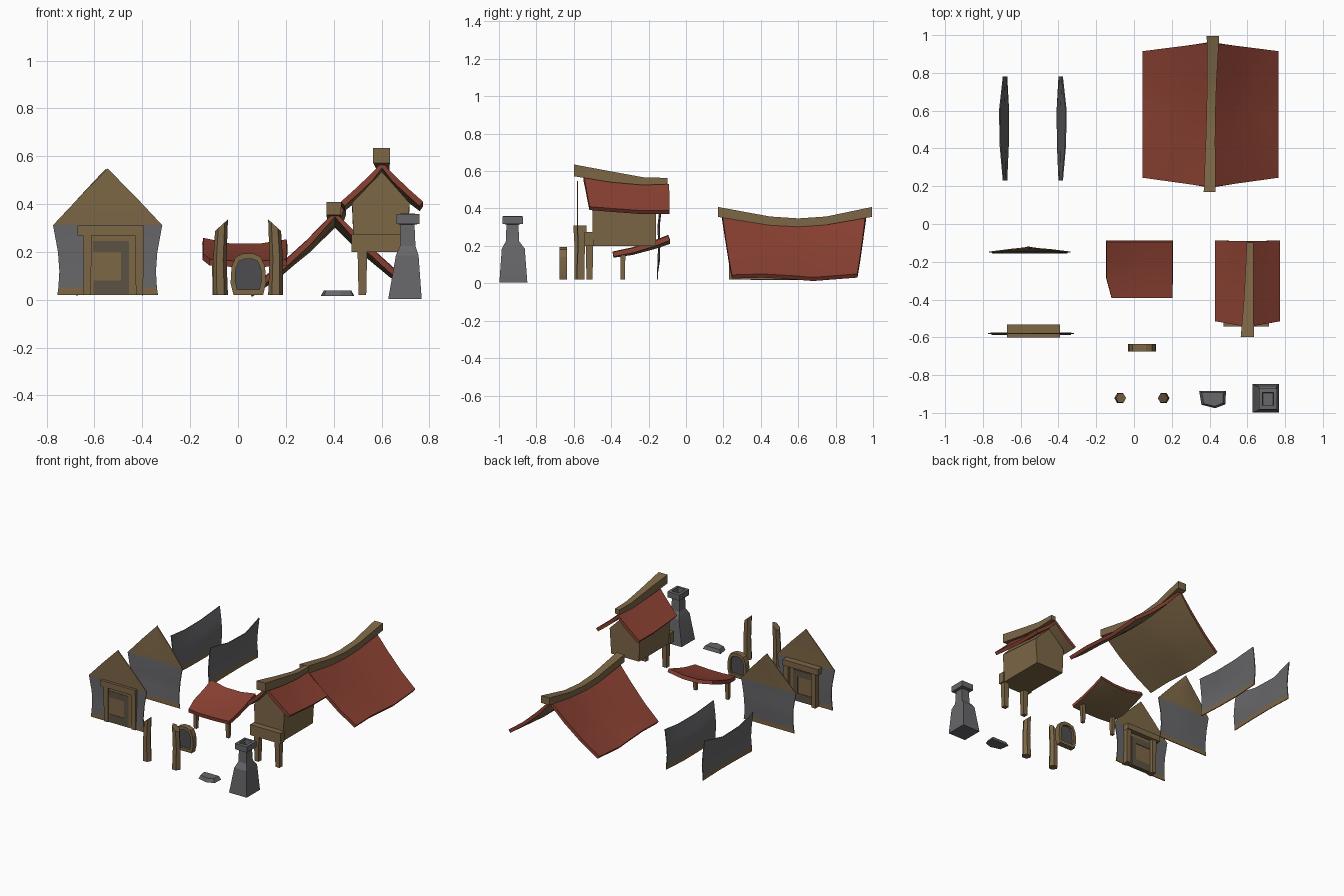
import bpy, bmesh, math
from mathutils import Vector

if "Cube" in bpy.data.objects:
    bpy.data.objects.remove(bpy.data.objects["Cube"])


def mat(name, rgb):
    m = bpy.data.materials.new(name)
    m.diffuse_color = (*rgb, 1)
    m.use_nodes = True
    m.node_tree.nodes["Principled BSDF"].inputs["Base Color"].default_value = m.diffuse_color
    return m


WOOD = mat("wood", (0.205, 0.135, 0.062))
RED = mat("red_tile", (0.255, 0.052, 0.032))
GREY = mat("grey_stone", (0.135, 0.135, 0.145))
DARK = mat("dark_pane", (0.075, 0.075, 0.080))
WORN = mat("worn_wood", (0.110, 0.085, 0.058))


def finish(name, bm, mats, angle=30, thick=0, under=0):
    """Turn a bmesh into an object, optionally thickened, with sharp edges kept."""
    me = bpy.data.meshes.new(name)
    bm.to_mesh(me)
    bm.free()
    for m in mats:
        me.materials.append(m)
    ob = bpy.data.objects.new(name, me)
    bpy.context.collection.objects.link(ob)
    if thick:
        s = ob.modifiers.new("thickness", 'SOLIDIFY')
        s.thickness, s.offset, s.material_offset = thick, -1, under
        dg = bpy.context.evaluated_depsgraph_get()
        ob.data = bpy.data.meshes.new_from_object(ob.evaluated_get(dg))
        ob.modifiers.clear()
    ob.data.shade_smooth()
    ob.data.set_sharp_from_angle(angle=math.radians(angle))
    return ob


def sheet(name, rows, mats, thick, under=0, rule=None):
    """Grid of points made into a curved plate."""
    bm = bmesh.new()
    v = [[bm.verts.new(p) for p in r] for r in rows]
    for i in range(len(v) - 1):
        for j in range(len(v[0]) - 1):
            f = bm.faces.new((v[i][j], v[i + 1][j], v[i + 1][j + 1], v[i][j + 1]))
            if rule:
                f.material_index = rule(f.calc_center_median())
    return finish(name, bm, mats, 40, thick, under)


def loft(name, rings, m, closed=False, angle=20):
    """Skin a chain of rings; cap the ends unless the chain loops."""
    bm = bmesh.new()
    v = [[bm.verts.new(p) for p in r] for r in rings]
    n, k = len(v[0]), len(v)
    for i in range(k if closed else k - 1):
        a, b = v[i], v[(i + 1) % k]
        for j in range(n):
            bm.faces.new((a[j], a[(j + 1) % n], b[(j + 1) % n], b[j]))
    if not closed:
        bm.faces.new(v[0])
        bm.faces.new(v[-1])
    bmesh.ops.recalc_face_normals(bm, faces=bm.faces)
    return finish(name, bm, [m], angle)


def rect_z(x0, x1, y0, y1, z):
    return [(x0, y0, z), (x1, y0, z), (x1, y1, z), (x0, y1, z)]


def box(name, x0, x1, y0, y1, z0, z1, m, taper=0.0):
    t = taper
    return loft(name, [rect_z(x0 + t, x1 - t, y0 + t, y1 - t, z0), rect_z(x0, x1, y0, y1, z1)], m)


def beam(name, stations):
    """Bent ridge beam along y: (y, x centre, width, bottom z, top z)."""
    loft(name, [[(c - w / 2, y, b), (c + w / 2, y, b), (c + w / 2, y, t), (c - w / 2, y, t)]
                for y, c, w, b, t in stations], WOOD, angle=35)


def roof(name, cx, half, prof, ridge, eave):
    """Sagging gable roof; ridge and eave are matching lists of (y, z)."""
    rows = []
    ts = [-1, -2 / 3, -1 / 3, 0, 1 / 3, 2 / 3, 1]
    for t in ts:
        a = abs(t)
        h = prof[round(a * 3)]
        rows.append([(cx + half * t, r[0] + (e[0] - r[0]) * a, e[1] + (r[1] - e[1]) * h)
                     for r, e in zip(ridge, eave)])
    return sheet(name, rows, [RED, WOOD], 0.024, 1)


# big roof with ridge beam
roof("main_roof", 0.405, 0.36, (1, 0.62, 0.28, 0),
     [(0.195, 0.37), (0.4, 0.335), (0.58, 0.325), (0.76, 0.335), (0.96, 0.37)],
     [(0.245, 0.045), (0.41, 0.05), (0.58, 0.04), (0.68, 0.032), (0.915, 0.05)])
beam("main_ridge_beam", [(0.17, 0.40, 0.062, 0.355, 0.408), (0.45, 0.405, 0.05, 0.31, 0.357),
                         (0.60, 0.408, 0.048, 0.302, 0.347), (0.75, 0.412, 0.05, 0.312, 0.357),
                         (0.995, 0.418, 0.066, 0.355, 0.408)])

# small raised house: roof, beam, body, sill and legs
roof("small_roof", 0.602, 0.172, (1, 0.64, 0.31, 0),
     [(-0.545, 0.575), (-0.4, 0.55), (-0.25, 0.53), (-0.09, 0.53)],
     [(-0.515, 0.41), (-0.39, 0.40), (-0.25, 0.39), (-0.088, 0.39)])
beam("small_ridge_beam", [(-0.598, 0.60, 0.07, 0.572, 0.635), (-0.4, 0.607, 0.05, 0.54, 0.598),
                          (-0.23, 0.612, 0.042, 0.525, 0.567), (-0.098, 0.615, 0.036, 0.53, 0.563)])


def house_ring(y, shoulder, apex):
    return [(0.485, y, 0.2), (0.705, y, 0.2), (0.717, y, shoulder), (0.602, y, apex), (0.477, y, shoulder)]


loft("small_house_body", [house_ring(-0.50, 0.405, 0.535), house_ring(-0.32, 0.39, 0.505),
                          house_ring(-0.16, 0.38, 0.495)], WOOD)
box("small_house_sill", 0.475, 0.715, -0.542, -0.495, 0.2, 0.275, WOOD)
for i, x in enumerate((0.52, 0.685)):
    box(f"small_house_leg_{i}", x - 0.02, x + 0.02, -0.536, -0.496, 0.02, 0.2, WOOD, 0.004)

# porch roof: lean-to plate sloping to the front, on two legs
rows = []
for x, lift in ((-0.145, 0.016), (-0.03, -0.008), (0.09, -0.008), (0.203, 0.01)):
    rows.append([(x * 0.88 + 0.01 if y < -0.35 and x < 0 else x, y, z + lift * k)
                 for y, z, k in ((-0.392, 0.165, 0.3), (-0.29, 0.182, 0.6), (-0.18, 0.213, 0.8), (-0.095, 0.243, 1))])
sheet("porch_roof", rows, [RED, WOOD], 0.026, 1)
for i, x in enumerate((-0.095, 0.16)):
    box(f"porch_leg_{i}", x - 0.014, x + 0.014, -0.352, -0.324, 0.02, 0.16, WOOD, 0.003)


# gable walls: grey plaster, wooden base board and wooden triangle
def wall_rule(c):
    return 1 if c.z < 0.05 or c.z > 0.32 else 0


def gable_wall(name, cx, y, scale, lean):
    rows = []
    for z, h, dy in ((0.02, 0.215, -0.004), (0.052, 0.21, -0.004), (0.12, 0.206, 0), (0.2, 0.212, 0.002),
                     (0.312, 0.233, 0), (0.43, 0.12, lean * 0.6), (0.548, 0.001, lean)):
        bulge = lean * 0.3 if z > 0.1 else 0
        rows.append([(cx + h * t * scale, y + dy + bulge * (1 - abs(t)), z) for t in (-1, -0.5, 0, 0.5, 1)])
    sheet(name, rows, [GREY, WOOD], 0.006, 0, wall_rule)


gable_wall("front_gable_wall", -0.545, -0.577, 0.98, 0.0)
gable_wall("back_gable_wall", -0.552, -0.146, 0.93, 0.022)


# side walls: sagging curved sheets with a base board
def side_wall(name, cx, s):
    rows = []
    for z, d, k in ((0.02, 0.0, -0.5), (0.052, -0.002, -0.6), (0.12, -0.008, -0.5), (0.2, -0.002, 0.2), (0.292, 0.010, 1)):
        rows.append([(cx + s * (d + 0.02 * b * k), y, z + sag * z / 0.3)
                     for y, b, sag in ((0.23, 0, 0.012), (0.41, 0.8, -0.018), (0.6, 1, -0.02), (0.78, 0, 0.015))])
    sheet(name, rows, [GREY, WOOD], 0.006, 0, lambda c: 1 if c.z < 0.05 else 0)


side_wall("left_side_wall", -0.685, -1)
side_wall("right_side_wall", -0.392, 1)

# door set through the front wall
box("door_lintel", -0.672, -0.393, -0.602, -0.532, 0.268, 0.31, WOOD)
for i, (x0, x1) in enumerate(((-0.648, -0.612), (-0.43, -0.394))):
    box(f"door_post_{i}", x0, x1, -0.598, -0.54, 0.02, 0.268, WOOD, 0.003)
box("door_panel", -0.615, -0.427, -0.588, -0.566, 0.022, 0.268, WOOD)
for i, y in enumerate((-0.591, -0.566)):
    box(f"door_worn_top_{i}", -0.607, -0.455, y, y + 0.004, 0.2, 0.245, WORN)
    box(f"door_worn_side_{i}", -0.49, -0.455, y, y + 0.004, 0.08, 0.2, WORN)
    box(f"door_worn_foot_{i}", -0.605, -0.455, y, y + 0.004, 0.025, 0.08, WORN)

# arched window: looped frame and thin pane
half = [(0.062, 0.02), (0.074, 0.07), (0.07, 0.14), (0.052, 0.18), (0.02, 0.194)]
arch = half + [(-x, z) for x, z in reversed(half)]
WX = 0.043


def arch_ring(y, s):
    return [(WX + x * s, y, 0.107 + (z - 0.107) * s) for x, z in arch]


loft("window_frame", [arch_ring(-0.675, 1), arch_ring(-0.635, 1), arch_ring(-0.635, 0.74), arch_ring(-0.675, 0.74)],
     WOOD, closed=True)
loft("window_pane", [arch_ring(-0.66, 0.76), arch_ring(-0.651, 0.76)], DARK)


# leaning gate posts, slant-cut and mirrored
def gate_post(name, cx, s):
    rings = []
    for z, off, r, slant in ((0.02, 0, 0.031, 0), (0.17, -0.003, 0.028, 0), (0.312, 0.004, 0.027, 0.9)):
        ring = []
        for k in range(6):
            a = math.tau * k / 6
            dx = r * math.cos(a)
            ring.append((cx + s * (off + dx), -0.922 + r * math.sin(a), z + slant * dx))
        rings.append(ring)
    loft(name, rings, WOOD)


gate_post("gate_post_left", -0.073, 1)
gate_post("gate_post_right", 0.157, -1)

# stepping stone
stone = [(0.345, -0.885), (0.487, -0.885), (0.483, -0.955), (0.43, -0.975), (0.357, -0.957)]
loft("stepping_stone", [[(x, y, 0.015) for x, y in stone],
                        [(0.416 + (x - 0.416) * 0.8, -0.925 + (y + 0.925) * 0.8, 0.04) for x, y in stone]], GREY)

# chimney: flared base, shaft, open cap
loft("chimney", [rect_z(0.628, 0.768, -0.998, -0.848, 0.003), rect_z(0.660, 0.755, -0.985, -0.862, 0.185),
                 rect_z(0.677, 0.742, -0.963, -0.892, 0.225), rect_z(0.680, 0.738, -0.960, -0.896, 0.315),
                 rect_z(0.662, 0.758, -0.982, -0.872, 0.317), rect_z(0.662, 0.758, -0.982, -0.872, 0.358),
                 rect_z(0.680, 0.738, -0.962, -0.892, 0.360), rect_z(0.682, 0.736, -0.960, -0.894, 0.325)], GREY)
